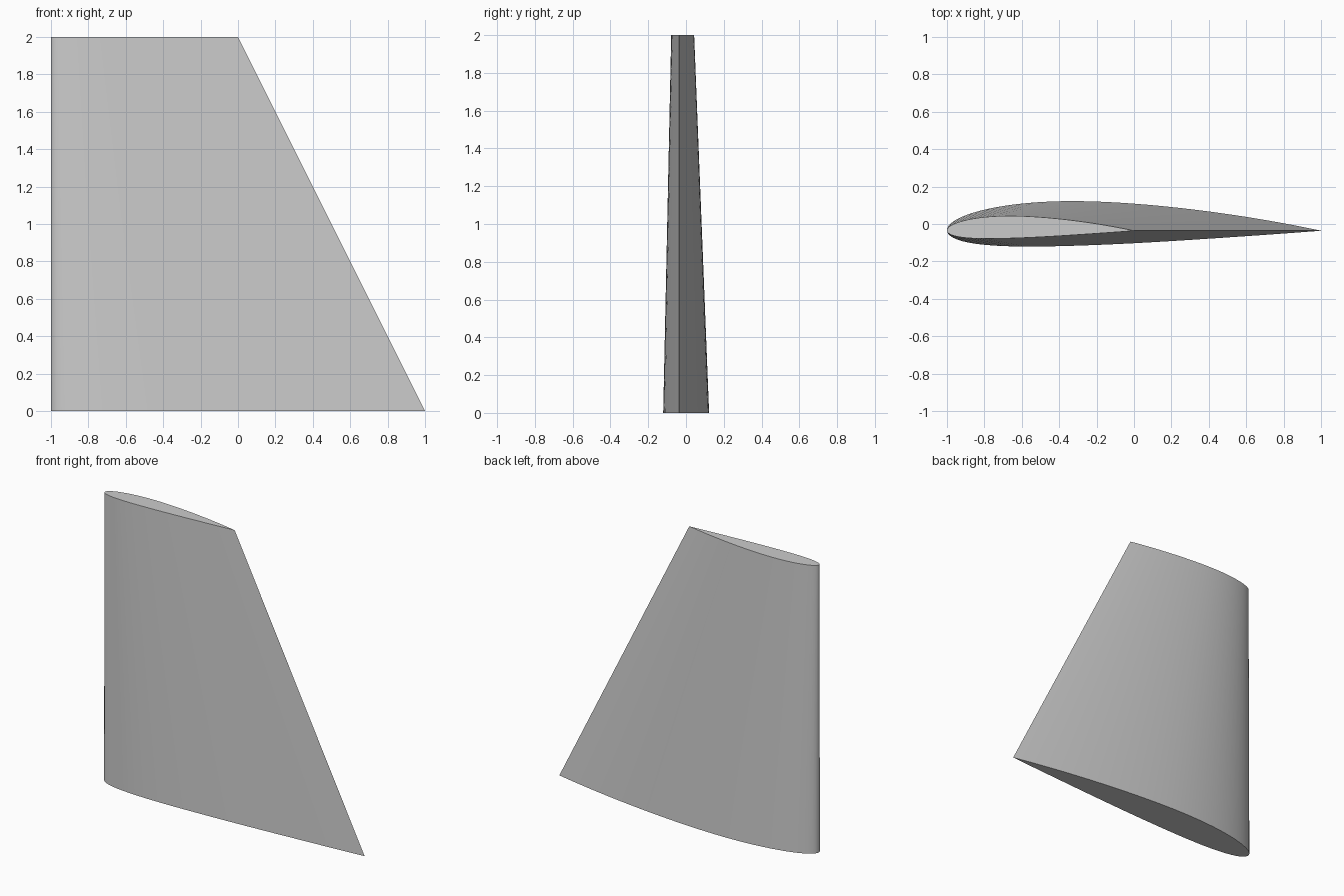
import bpy
import bmesh
import math

cube = bpy.data.objects.get("Cube")
if cube:
    bpy.data.objects.remove(cube, do_unlink=True)

HEIGHT, ROOT_CHORD, TIP_CHORD = 2.0, 2.0, 1.0
CAMBER, CAMBER_POS, THICKNESS = 0.02, 0.4, 0.12
STEPS = 40
NOSE_X, CHORD_Y = -1.0, -0.036


def surface_point(t, side):
    """Point on a unit-chord cambered airfoil; side is +1 upper, -1 lower."""
    half = 5 * THICKNESS * (0.2969 * math.sqrt(t) - 0.126 * t - 0.3516 * t**2
                            + 0.2843 * t**3 - 0.1036 * t**4)
    p = CAMBER_POS
    k = CAMBER / (p * p if t < p else (1 - p) ** 2)
    base = 0 if t < p else 1 - 2 * p
    mean = k * (base + 2 * p * t - t * t)
    angle = math.atan(2 * k * (p - t))
    return t - side * half * math.sin(angle), mean + side * half * math.cos(angle)


# Closed outline: trailing edge, over the upper side to the nose, back below
spacing = [(1 - math.cos(math.pi * i / STEPS)) / 2 for i in range(STEPS + 1)]
outline = [surface_point(t, 1) for t in reversed(spacing)]
outline += [surface_point(t, -1) for t in spacing[1:-1]]

# Tapered fin lofted between root and tip sections, with a straight nose edge
bm = bmesh.new()
root, tip = [
    [bm.verts.new((NOSE_X + x * chord, CHORD_Y + y * chord, z)) for x, y in outline]
    for chord, z in ((ROOT_CHORD, 0), (TIP_CHORD, HEIGHT))
]
count = len(outline)
for i in range(count):
    j = (i + 1) % count
    bm.faces.new((root[i], root[j], tip[j], tip[i]))
bm.faces.new(root[::-1])
bm.faces.new(tip)
bmesh.ops.recalc_face_normals(bm, faces=bm.faces)
mesh = bpy.data.meshes.new("tapered_fin")
bm.to_mesh(mesh)
bm.free()

fin = bpy.data.objects.new("tapered_fin", mesh)
bpy.context.collection.objects.link(fin)

# Plain grey skin
grey = bpy.data.materials.new("plain_grey")
grey.use_nodes = True
colour = (0.6, 0.6, 0.6, 1)
grey.diffuse_color = colour
grey.node_tree.nodes["Principled BSDF"].inputs["Base Color"].default_value = colour
mesh.materials.append(grey)

# Smooth skin with crisp root, tip and trailing edges
bpy.context.view_layer.objects.active = fin
fin.select_set(True)
bpy.ops.object.shade_smooth_by_angle(angle=math.radians(30))
